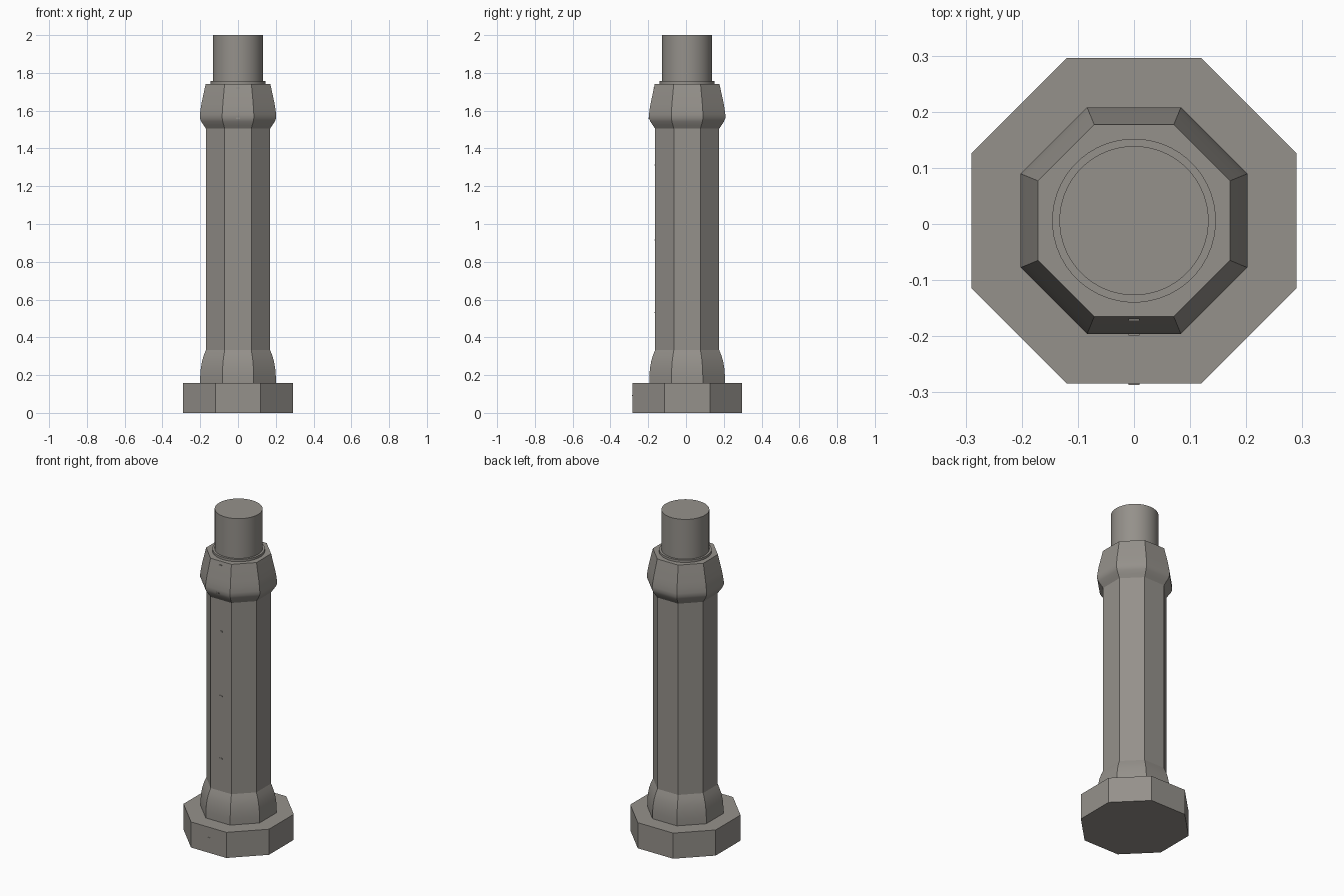
import bpy, bmesh, math

if "Cube" in bpy.data.objects:
    bpy.data.objects.remove(bpy.data.objects["Cube"])

CY = 0.006  # the column sits slightly behind the pins on its front face

stone = bpy.data.materials.new("warm grey stone")
stone.diffuse_color = (0.30, 0.283, 0.258, 1)
stone.use_nodes = True
stone.node_tree.nodes["Principled BSDF"].inputs["Base Color"].default_value = stone.diffuse_color


def loft(name, profile, sides):
    """Closed prism through (radius, z) rings; for 8 sides radius is the apothem."""
    bm = bmesh.new()
    scale = 1 / math.cos(math.pi / sides) if sides == 8 else 1
    rings = []
    for r, z in profile:
        ring = []
        for i in range(sides):
            a = 2 * math.pi * (i + 0.5) / sides
            ring.append(bm.verts.new((r * scale * math.cos(a), CY + r * scale * math.sin(a), z)))
        rings.append(ring)
    for lo, hi in zip(rings, rings[1:]):
        for i in range(sides):
            j = (i + 1) % sides
            bm.faces.new((lo[i], lo[j], hi[j], hi[i]))
    bm.faces.new(rings[0][::-1])
    bm.faces.new(rings[-1])
    finish(name, bm)


def finish(name, bm):
    me = bpy.data.meshes.new(name)
    bm.to_mesh(me)
    bm.free()
    me.materials.append(stone)
    ob = bpy.data.objects.new(name, me)
    bpy.context.collection.objects.link(ob)
    bpy.ops.object.select_all(action='DESELECT')
    ob.select_set(True)
    bpy.context.view_layer.objects.active = ob
    bpy.ops.object.shade_smooth_by_angle(angle=math.radians(30))


# Octagonal plinth, flared foot, shaft and capital
loft("plinth", [(0.29, 0), (0.29, 0.157)], 8)
loft("flared_foot", [(0.20, 0.157), (0.20, 0.195), (0.197, 0.235), (0.190, 0.275),
                     (0.181, 0.305), (0.17, 0.332)], 8)
loft("shaft", [(0.17, 0.332), (0.17, 1.505)], 8)
loft("capital", [(0.17, 1.505), (0.182, 1.523), (0.195, 1.543), (0.202, 1.56), (0.202, 1.58),
                 (0.198, 1.61), (0.193, 1.64), (0.171, 1.742)], 8)

# Round collar and top post
loft("collar", [(0.146, 1.742), (0.146, 1.756)], 48)
loft("top_post", [(0.133, 1.756), (0.133, 2.0)], 48)

# Tiny pins down the front face
bm = bmesh.new()
for z, r in [(0.092, 0.29), (0.532, 0.17), (0.916, 0.17), (1.313, 0.17), (1.56, 0.202), (1.72, 0.176)]:
    box = bmesh.ops.create_cube(bm, size=1)["verts"]
    bmesh.ops.scale(bm, vec=(0.02, 0.006, 0.006), verts=box)
    bmesh.ops.translate(bm, vec=(0, CY - r, z), verts=box)
finish("front_pins", bm)
